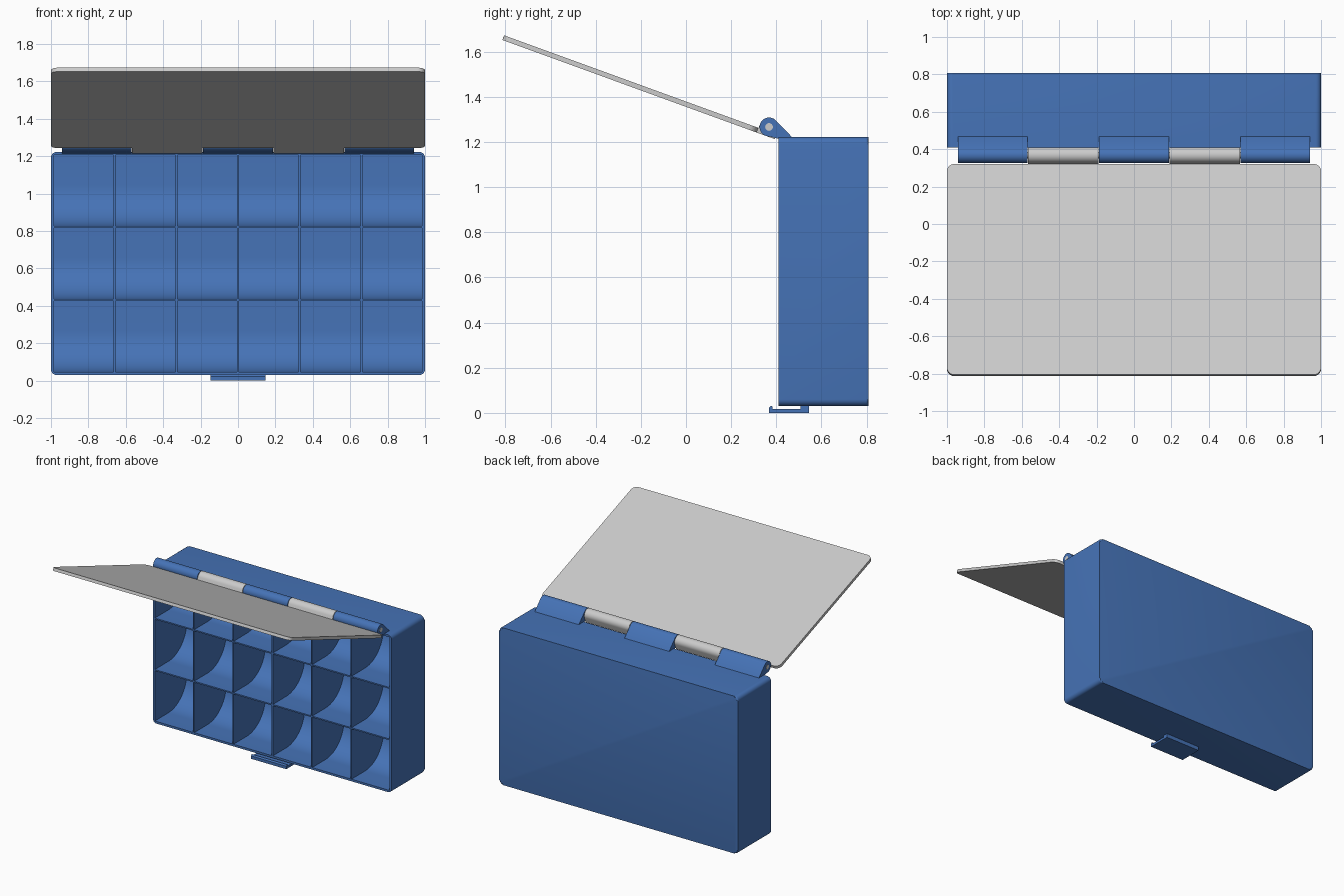
import bpy, bmesh
from math import sin, cos, pi, radians

if "Cube" in bpy.data.objects:
    bpy.data.objects.remove(bpy.data.objects["Cube"])

blue = bpy.data.materials.new("blue_plastic")
blue.diffuse_color = (0.06, 0.17, 0.47, 1)
blue.use_nodes = True
blue.node_tree.nodes["Principled BSDF"].inputs["Base Color"].default_value = blue.diffuse_color

PY, PZ, R = 0.368, 1.267, 0.042      # hinge axis and barrel radius
TILT = radians(20)                   # slope of the open lid


def arc(cx, cy, r, a0, a1, n):
    return [(cx + r * cos(radians(a0 + (a1 - a0) * i / n)),
             cy + r * sin(radians(a0 + (a1 - a0) * i / n))) for i in range(n + 1)]


def rounded_rect(x0, y0, x1, y1, r, n=6):
    return (arc(x1 - r, y0 + r, r, -90, 0, n) + arc(x1 - r, y1 - r, r, 0, 90, n)
            + arc(x0 + r, y1 - r, r, 90, 180, n) + arc(x0 + r, y0 + r, r, 180, 270, n))


def add_prism(bm, profile, a, b, place):
    """Extrude a 2D profile from a to b; place(u, v, t) gives the 3D point."""
    lo = [bm.verts.new(place(u, v, a)) for u, v in profile]
    hi = [bm.verts.new(place(u, v, b)) for u, v in profile]
    n = len(profile)
    faces = [bm.faces.new(lo), bm.faces.new(hi)]
    for i in range(n):
        j = (i + 1) % n
        bm.faces.new((lo[i], lo[j], hi[j], hi[i]))
    return faces


def finish(name, bm, mat=None):
    bmesh.ops.recalc_face_normals(bm, faces=bm.faces)
    me = bpy.data.meshes.new(name)
    bm.to_mesh(me)
    bm.free()
    ob = bpy.data.objects.new(name, me)
    bpy.context.collection.objects.link(ob)
    if mat:
        me.materials.append(mat)
    return ob


def along_x(u, v, t):
    return (t, u, v)


def along_y(u, v, t):
    return (u, t, v)


def lid_point(x, along, perp):
    return (x, PY - along * cos(TILT) + perp * sin(TILT),
            PZ + along * sin(TILT) + perp * cos(TILT))


# tray body, back edge softened
bm = bmesh.new()
caps = add_prism(bm, rounded_rect(-1, 0.03, 1, 1.222, 0.03), 0.41, 0.808, along_y)
bmesh.ops.bevel(bm, geom=list(caps[1].edges), offset=0.01, segments=3,
                profile=0.5, affect='EDGES')
tray = finish("compartment_tray", bm, blue)

# 6 x 3 scooped compartments
bm = bmesh.new()
wall, div, back, scoop = 0.016, 0.01, 0.793, 0.22
w = (2 - 2 * wall - 5 * div) / 6
h = (1.192 - 2 * wall - 2 * div) / 3
for row in range(3):
    z = 0.03 + wall + row * (h + div)
    profile = ([(0.35, z)] + arc(back - scoop, z + scoop, scoop, -90, 0, 14)
               + [(back, z + h), (0.35, z + h)])
    for col in range(6):
        x = -1 + wall + col * (w + div)
        add_prism(bm, profile, x, x + w, along_x)
cutter = finish("compartment_cutter", bm, blue)
cutter.hide_render = True
mod = tray.modifiers.new("compartments", 'BOOLEAN')
mod.operation, mod.solver, mod.object = 'DIFFERENCE', 'EXACT', cutter
deps = bpy.context.evaluated_depsgraph_get()
hollow = bpy.data.meshes.new_from_object(tray.evaluated_get(deps))
tray.modifiers.clear()
tray.data = hollow
bpy.data.objects.remove(cutter)

# tray hinge knuckles: barrel with a sloped foot on the tray
bm = bmesh.new()
profile = arc(PY, PZ, R, 45, 270, 24) + [(PY + 0.042, 1.215), (0.472, 1.215), (0.468, 1.224)]
for x0, x1 in ((-0.94, -0.57), (-0.187, 0.187), (0.57, 0.94)):
    add_prism(bm, profile, x0, x1, along_x)
knuckles = finish("tray_hinge_knuckles", bm, blue)

# hinge pin
bm = bmesh.new()
add_prism(bm, arc(PY, PZ, 0.017, 0, 345, 23), -0.942, 0.942, along_x)
pin = finish("hinge_pin", bm)

# lid plate
bm = bmesh.new()
add_prism(bm, rounded_rect(-1, 0.043, 1, 1.242, 0.04), -0.042, -0.02,
          lambda u, v, t: lid_point(u, v, t))
lid = finish("lid_plate", bm)

# lid hinge knuckles: barrel on a flat tab
bm = bmesh.new()
profile = arc(0, 0, R, 0, 180, 20) + [(-R, -0.042), (0.06, -0.042), (0.06, -0.022), (R, -0.02)]
for s in (-1, 1):
    add_prism(bm, profile, s * 0.191, s * 0.566, lambda u, v, t: lid_point(t, u, v))
lid_knuckles = finish("lid_hinge_knuckles", bm)

# latch: foot, flat tongue and small hook
bm = bmesh.new()
add_prism(bm, [(0.367, 0), (0.545, 0), (0.545, 0.032), (0.507, 0.032), (0.507, 0.018),
               (0.384, 0.018), (0.384, 0.028), (0.376, 0.032), (0.367, 0.022)],
          -0.148, 0.148, along_x)
latch = finish("latch", bm, blue)

# smooth shading with sharp edges kept
bpy.ops.object.select_all(action='DESELECT')
for ob in (tray, knuckles, pin, lid, lid_knuckles, latch):
    ob.select_set(True)
bpy.context.view_layer.objects.active = tray
bpy.ops.object.shade_smooth_by_angle(angle=radians(30))
